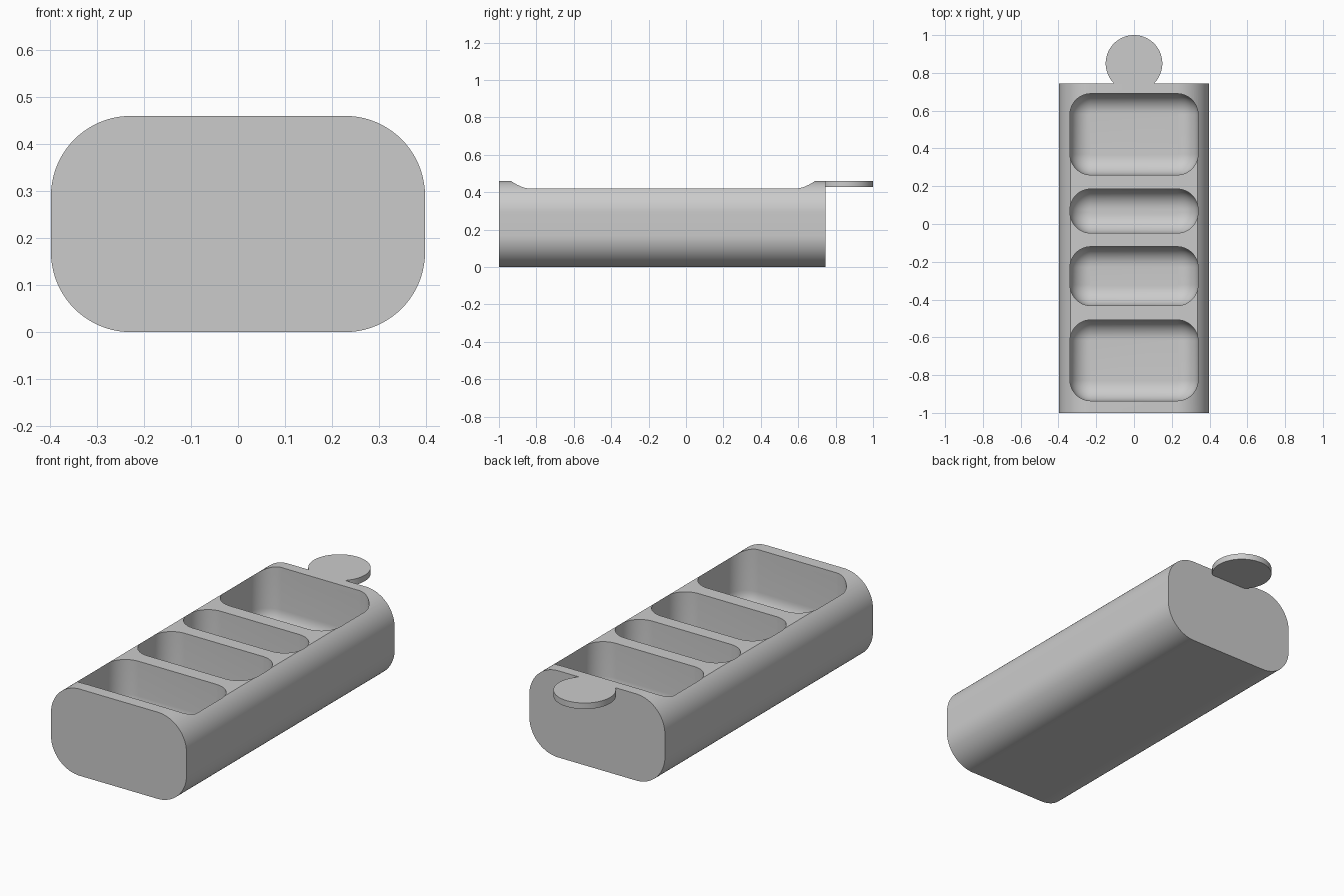
import bpy, bmesh, math

cube = bpy.data.objects.get("Cube")
if cube:
    bpy.data.objects.remove(cube, do_unlink=True)

# Overall sizes
HALF_W, HEIGHT, FRONT, BACK = 0.398, 0.46, -1.0, 0.745
POCKET_X, DIVIDER_Z, FLOOR_Z = 0.339, 0.42, 0.13
CORNER, FILLET, STEPS = 0.11, 0.105, 12
POCKETS = [(-0.936, -0.508), (-0.432, -0.12), (-0.048, 0.185), (0.26, 0.69)]

grey = bpy.data.materials.new("plain_grey")
grey.use_nodes = True
grey.diffuse_color = (0.6, 0.6, 0.6, 1)
grey.node_tree.nodes["Principled BSDF"].inputs["Base Color"].default_value = (0.6, 0.6, 0.6, 1)


def rounded_rect(x0, x1, y0, y1, r, steps=STEPS):
    """Counter-clockwise outline of a rectangle with round corners."""
    centres = [(x1 - r, y1 - r), (x0 + r, y1 - r), (x0 + r, y0 + r), (x1 - r, y0 + r)]
    points = []
    for quarter, (cx, cy) in enumerate(centres):
        for i in range(steps + 1):
            a = (quarter + i / steps) * math.pi / 2
            points.append((cx + r * math.cos(a), cy + r * math.sin(a)))
    return points


def loft(name, loops):
    """Closed solid through matching loops of 3D points."""
    bm = bmesh.new()
    rings = [[bm.verts.new(p) for p in loop] for loop in loops]
    n = len(rings[0])
    for low, high in zip(rings, rings[1:]):
        for i in range(n):
            j = (i + 1) % n
            bm.faces.new((low[i], low[j], high[j], high[i]))
    bm.faces.new(rings[0][::-1])
    bm.faces.new(rings[-1])
    bmesh.ops.recalc_face_normals(bm, faces=bm.faces)
    mesh = bpy.data.meshes.new(name)
    bm.to_mesh(mesh)
    bm.free()
    mesh.materials.append(grey)
    obj = bpy.data.objects.new(name, mesh)
    bpy.context.collection.objects.link(obj)
    return obj


def activate(obj):
    bpy.ops.object.select_all(action='DESELECT')
    obj.select_set(True)
    bpy.context.view_layer.objects.active = obj


def cut(target, cutter):
    mod = target.modifiers.new("cut", 'BOOLEAN')
    mod.operation, mod.solver, mod.object = 'DIFFERENCE', 'EXACT', cutter
    activate(target)
    bpy.ops.object.modifier_apply(modifier=mod.name)
    bpy.data.objects.remove(cutter, do_unlink=True)


# Body: rounded section swept from front to back
section = rounded_rect(-HALF_W, HALF_W, 0, HEIGHT, 0.17, 20)
body = loft("tray_body", [[(x, y, z) for x, z in section] for y in (FRONT, BACK)])

# Shallow recess that lowers the dividers below the end rims
rim = rounded_rect(-POCKET_X, POCKET_X, POCKETS[0][0], POCKETS[-1][1], CORNER)
cut(body, loft("recess_cutter", [[(x, y, z) for x, y in rim] for z in (DIVIDER_Z, 0.6)]))

# Four pockets with filleted floors
for y0, y1 in POCKETS:
    loops = []
    for i in range(STEPS + 1):
        a = i / STEPS * math.pi / 2
        inset = FILLET * (1 - math.sin(a))
        z = FLOOR_Z + FILLET * (1 - math.cos(a))
        outline = rounded_rect(-POCKET_X + inset, POCKET_X - inset,
                               y0 + inset, y1 - inset, CORNER - inset)
        loops.append([(x, y, z) for x, y in outline])
    loops.append([(x, y, 0.6 - 0.1) for x, y, z in loops[-1]])
    cut(body, loft("pocket_cutter", loops))

# Round pull tab, trimmed flush against the back face
TAB_Y, TAB_R = 0.85, 0.15
start = -math.asin((TAB_Y - BACK) / TAB_R)
arc = [start + (math.pi - 2 * start) * i / 56 for i in range(57)]
disc = [(TAB_R * math.cos(a), TAB_Y + TAB_R * math.sin(a)) for a in arc]
tab = loft("pull_tab", [[(x, y, z) for x, y in disc] for z in (0.428, HEIGHT)])

for obj in (body, tab):
    activate(obj)
    bpy.ops.object.shade_smooth_by_angle(angle=math.radians(30))
